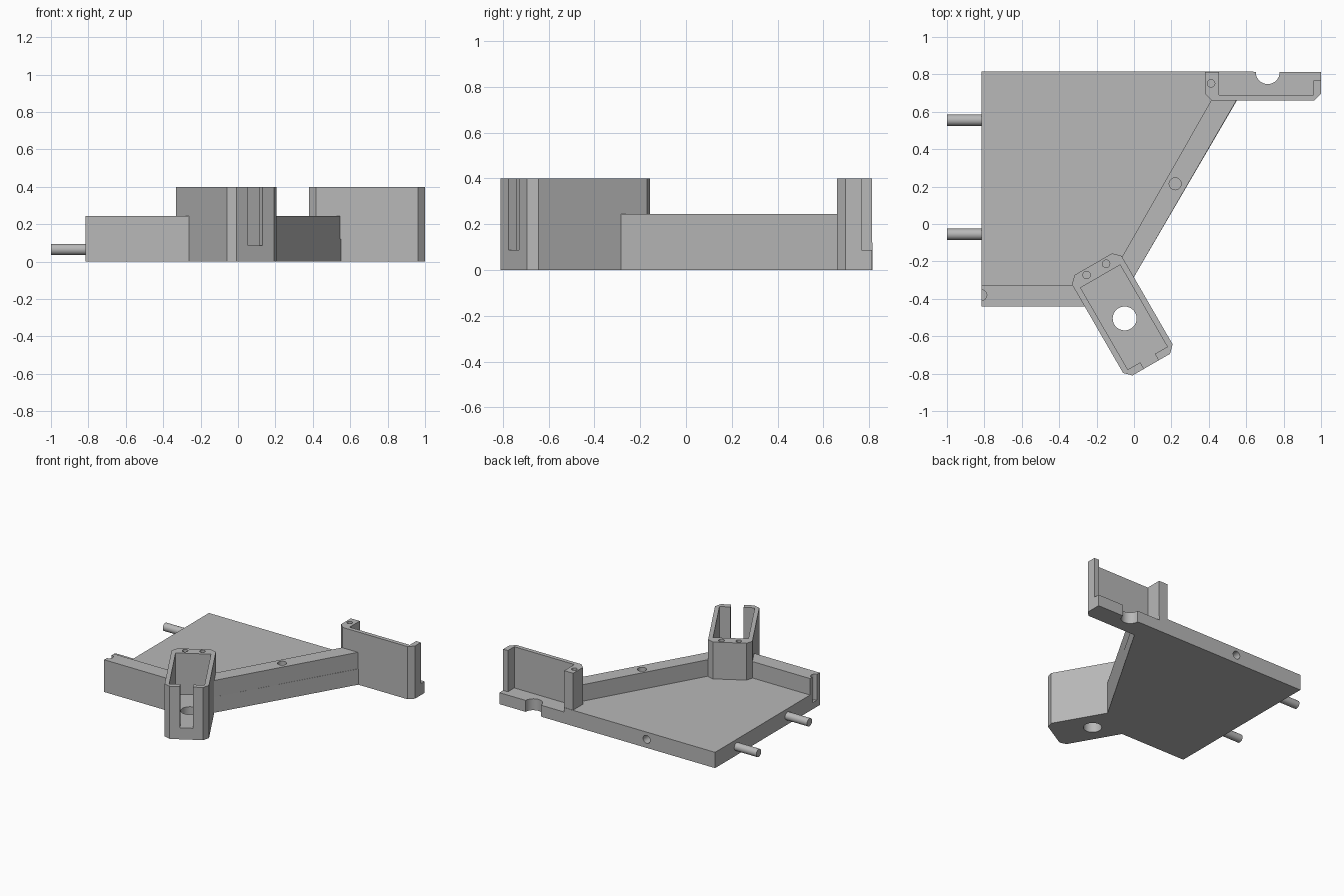
import bpy, bmesh, math
from mathutils import Matrix

cube = bpy.data.objects.get("Cube")
if cube:
    bpy.data.objects.remove(cube, do_unlink=True)

grey = bpy.data.materials.new("plain grey")
grey.use_nodes = True
colour = (0.48, 0.48, 0.48, 1)
grey.diffuse_color = colour
grey.node_tree.nodes["Principled BSDF"].inputs["Base Color"].default_value = colour


def finish(name, bm):
    bmesh.ops.recalc_face_normals(bm, faces=bm.faces)
    mesh = bpy.data.meshes.new(name)
    bm.to_mesh(mesh)
    bm.free()
    mesh.materials.append(grey)
    obj = bpy.data.objects.new(name, mesh)
    bpy.context.collection.objects.link(obj)
    return obj


def prism(name, outline, z0, z1):
    bm = bmesh.new()
    face = bm.faces.new([bm.verts.new((x, y, z0)) for x, y in outline])
    top = bmesh.ops.extrude_face_region(bm, geom=[face])["geom"]
    verts = [v for v in top if isinstance(v, bmesh.types.BMVert)]
    bmesh.ops.translate(bm, vec=(0, 0, z1 - z0), verts=verts)
    return finish(name, bm)


def box(name, x0, x1, y0, y1, z0, z1):
    return prism(name, [(x0, y0), (x1, y0), (x1, y1), (x0, y1)], z0, z1)


def rod(name, centre, radius, length, axis="Z"):
    turn = {"X": Matrix.Rotation(math.pi / 2, 4, "Y"),
            "Y": Matrix.Rotation(math.pi / 2, 4, "X"), "Z": Matrix()}[axis]
    bm = bmesh.new()
    bmesh.ops.create_cone(bm, cap_ends=True, segments=32, radius1=radius, radius2=radius,
                          depth=length, matrix=Matrix.Translation(centre) @ turn)
    return finish(name, bm)


def cut(obj, *cutters):
    for c in cutters:
        c.hide_render = True
        mod = obj.modifiers.new("cut", "BOOLEAN")
        mod.operation, mod.solver, mod.object = "DIFFERENCE", "EXACT", c
    graph = bpy.context.evaluated_depsgraph_get()
    mesh = bpy.data.meshes.new_from_object(obj.evaluated_get(graph))
    obj.modifiers.clear()
    obj.data = mesh
    for c in cutters:
        bpy.data.objects.remove(c, do_unlink=True)


def smooth(obj):
    bpy.ops.object.select_all(action="DESELECT")
    obj.select_set(True)
    bpy.context.view_layer.objects.active = obj
    bpy.ops.object.shade_smooth_by_angle()


HEIGHT, WALL, PLATE, FLOOR = 0.4, 0.245, 0.12, 0.087
A, B, HALF, C = -0.335, 0.285, 0.153, 0.037   # holder ends, half width, chamfer


def holder(name, halved):
    """Chamfered tray along x, drain hole at the origin, thick post at one end."""
    obj = prism(name, [(A + C, -HALF), (B - C, -HALF), (B, C - HALF), (B, HALF - C),
                       (B - C, HALF), (A + C, HALF), (A, HALF - C), (A, C - HALF)], 0, HEIGHT)
    cutters = [box("pocket", -0.26, 0.245, -0.122, 0.122, FLOOR, 1),
               box("end slot", 0.2, 0.4, -0.045, 0.045, FLOOR, 1),
               rod("drain", (0, 0, 0), 0.064, 1)]
    cutters += [rod("post hole", (-0.303, s * 0.06, HEIGHT), 0.02, 0.3) for s in (-1, 1)]
    if halved:
        cutters.append(box("half", -1, 1, 0, 1, -1, 1))
    cut(obj, *cutters)
    smooth(obj)
    return obj


# Two holders: a half one at the back corner, a whole one at the front
back_holder = holder("back_holder", True)
back_holder.location = (0.715, 0.812, 0)
front_holder = holder("front_holder", False)
front_holder.location = (-0.05, -0.505, 0)
front_holder.rotation_euler.z = -math.pi / 3

# Base plate with a side hole, cleared around the back holder
plate = prism("base_plate", [(-0.815, 0.815), (-0.815, -0.442), (-0.25, -0.442), (-0.31, -0.34),
                             (-0.2, -0.24), (-0.075, -0.195), (-0.01, -0.3),
                             (0.55, 0.66), (0.64, 0.815)], 0, PLATE)
cut(plate, box("clearance", 0.455, 1, 0.69, 1, FLOOR, 1),
    rod("drain", (0.715, 0.812, 0), 0.064, 1),
    rod("back hole", (-0.24, 0.8, 0.065), 0.03, 0.3, "Y"),
    rod("groove", (-0.815, -0.38, 0.55), 0.028, 1))

# Raised walls
front_wall = prism("front_wall", [(-0.815, -0.442), (-0.25, -0.442),
                                  (-0.315, -0.325), (-0.815, -0.325)], 0, WALL)
cut(front_wall, rod("groove", (-0.815, -0.38, 0.55), 0.028, 1))
diagonal_wall = prism("diagonal_wall", [(0.55, 0.665), (0.415, 0.665),
                                        (-0.075, -0.195), (-0.01, -0.3)], 0, WALL)
cut(diagonal_wall, rod("wall hole", (0.22, 0.215, WALL), 0.032, 0.25))
for part in (plate, front_wall, diagonal_wall):
    smooth(part)

# Locating pins on the side
for label, y in (("back", 0.555), ("front", -0.055)):
    smooth(rod(label + "_pin", (-0.88, y, 0.065), 0.03, 0.24, "X"))
